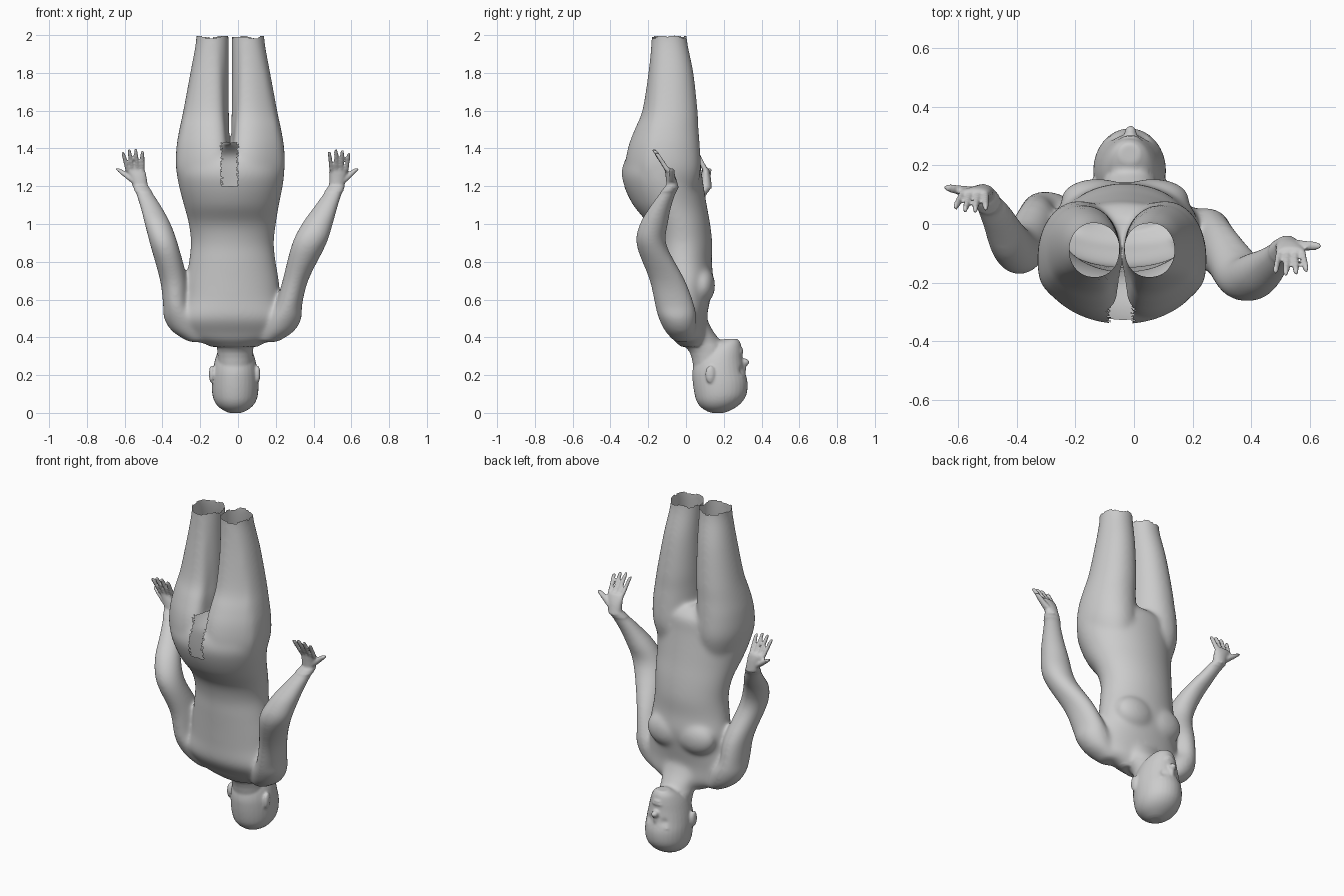
import bpy, bmesh, math, random
from mathutils import Vector, Matrix

random.seed(4)
bm = bmesh.new()


def spline(rows, steps):
    """Catmull-Rom interpolation of ring parameters."""
    out = []
    for i in range(len(rows) - 1):
        p = [rows[max(0, min(len(rows) - 1, i + k))] for k in (-1, 0, 1, 2)]
        for s in range(steps):
            t = s / steps
            out.append([0.5 * (2 * b + (c - a) * t + (2 * a - 5 * b + 4 * c - d) * t * t
                               + (3 * b - a - 3 * c + d) * t ** 3) for a, b, c, d in zip(*p)])
    return out + [list(rows[-1])]


def loft(rows, power=1.0, sides=32, steps=4, skew=0.0):
    """Closed loft through horizontal rings (x, y, z, rx, ry); skew leans the rear sideways."""
    rings = []
    for x, y, z, rx, ry in spline(rows, steps):
        ring = []
        for k in range(sides):
            a = 2 * math.pi * k / sides
            c, s = math.cos(a), math.sin(a)
            dy = ry * math.copysign(abs(s) ** power, s)
            dx = rx * math.copysign(abs(c) ** power, c) + skew * max(0, -dy - .09)
            ring.append(bm.verts.new((x + dx, y + dy, z)))
        rings.append(ring)
    for lo, hi in zip(rings, rings[1:]):
        for k in range(sides):
            n = (k + 1) % sides
            bm.faces.new((lo[k], lo[n], hi[n], hi[k]))
    bm.faces.new(rings[0][::-1])
    bm.faces.new(rings[-1])


def blob(center, size):
    m = Matrix.Translation(center) @ Matrix.Diagonal((*size, 1))
    bmesh.ops.create_uvsphere(bm, u_segments=24, v_segments=16, radius=1, matrix=m)


def hand(wrist, knuckle, tip, side):
    w, k, t = Vector(wrist), Vector(knuckle), Vector(tip)
    # palm
    loft([(*(w - Vector((0, 0, .02))), .04, .032), (*w.lerp(k, .4), .044, .027),
          (*w.lerp(k, .8), .05, .021), (*k.lerp(t, .03), .047, .015)], sides=20)
    # fingers
    for i, reach in enumerate((.82, .97, 1.0, .88)):
        off = Vector((side * (.039 - .026 * i), 0, 0))
        a, b = k + off - Vector((0, 0, .015)), k.lerp(t, reach) + off * 1.35
        loft([(*a, .0115, .016), (*a.lerp(b, .5), .0105, .015), (*a.lerp(b, .9), .0095, .014),
              (*b, .006, .008)], sides=12, steps=2)
    # thumb
    a, b = w.lerp(k, .15) + Vector((side * .025, 0, 0)), k + Vector((side * .095, .02, .0))
    loft([(*a, .026, .022), (*a.lerp(b, .55), .023, .017), (*a.lerp(b, .9), .017, .014),
          (*b, .008, .008)], sides=12, steps=2)


# torso, from shoulders (low) to hips (high)
loft([(-.02, .035, .35, .12, .06), (-.025, .018, .385, .20, .085), (-.025, .01, .42, .25, .10),
      (-.03, -.015, .50, .28, .125), (-.03, -.01, .60, .255, .138), (-.03, -.005, .70, .247, .149),
      (-.03, -.012, .80, .23, .149), (-.03, -.015, .90, .22, .154), (-.03, -.037, 1.0, .231, .165),
      (-.035, -.085, 1.1, .252, .195), (-.038, -.117, 1.2, .275, .211), (-.04, -.13, 1.28, .285, .212),
      (-.04, -.12, 1.36, .27, .19), (-.04, -.10, 1.41, .19, .12)], 1.0, 48)
# legs, cut off above the knee
for s in (-1, 1):
    c = -.041
    loft([(c + s * .13, -.115, 1.16, .12, .165), (c + s * .144, -.122, 1.28, .142, .2),
          (c + s * .145, -.117, 1.40, .141, .192), (c + s * .138, -.103, 1.5, .132, .17),
          (c + s * .128, -.085, 1.6, .121, .147), (c + s * .110, -.08, 1.8, .102, .12),
          (c + s * .095, -.088, 1.96, .088, .096), (c + s * .094, -.09, 2.04, .087, .093)],
         .96, skew=-s * .6)
# chest
for s in (-1, 1):
    blob((-.03 + s * .095, .085, .675), (.125, .07, .10))
# arms
loft([(.16, -.01, .375, .05, .05), (.212, -.03, .43, .083, .08), (.245, -.045, .50, .092, .10),
      (.268, -.06, .57, .072, .105), (.305, -.10, .705, .069, .095), (.375, -.183, .89, .092, .08),
      (.42, -.17, 1.0, .083, .075), (.47, -.13, 1.1, .062, .056), (.522, -.075, 1.2, .044, .036)])
loft([(-.21, .02, .375, .05, .05), (-.265, .02, .43, .083, .08), (-.30, .012, .50, .092, .10),
      (-.327, 0, .57, .07, .105), (-.34, -.02, .70, .073, .10), (-.388, -.088, .88, .075, .085),
      (-.425, -.06, 1.0, .07, .076), (-.465, .02, 1.1, .057, .06), (-.515, .10, 1.2, .041, .036)])
hand((.522, -.07, 1.21), (.535, -.095, 1.295), (.535, -.17, 1.395), 1)
hand((-.515, .105, 1.21), (-.545, .105, 1.295), (-.56, .045, 1.40), -1)
# neck
loft([(-.015, .13, .20, .088, .085), (-.015, .118, .32, .094, .098), (-.015, .068, .38, .105, .115),
      (-.018, .02, .44, .14, .12), (-.02, 0, .50, .17, .11)])
# head, crown at the bottom
loft([(-.015, .168, -.002, .02, .02), (-.015, .168, .007, .05, .053), (-.015, .172, .03, .086, .093),
      (-.015, .178, .06, .109, .121), (-.015, .183, .10, .121, .138), (-.015, .181, .16, .124, .145),
      (-.015, .173, .22, .119, .139), (-.015, .175, .28, .107, .126), (-.015, .19, .33, .09, .106),
      (-.015, .222, .37, .064, .066), (-.015, .24, .392, .035, .034)])
# nose, lips, chin, brow
blob((-.012, .308, .268), (.021, .028, .02))
blob((-.012, .302, .24), (.014, .018, .04))
blob((-.012, .288, .322), (.036, .017, .009))
blob((-.012, .287, .338), (.03, .015, .009))
blob((-.012, .262, .372), (.032, .022, .02))
blob((-.015, .292, .19), (.075, .02, .014))
# ears
for s in (-1, 1):
    blob((-.018 + s * .122, .128, .205), (.014, .026, .047))

mesh = bpy.data.meshes.new("body")
bmesh.ops.recalc_face_normals(bm, faces=bm.faces[:])
bm.to_mesh(mesh)
bm.free()
body = bpy.data.objects.new("body", mesh)
bpy.context.collection.objects.link(body)
bpy.context.view_layer.objects.active = body
body.select_set(True)

# fuse the parts into one skin
mod = body.modifiers.new("fuse", 'REMESH')
mod.mode = 'VOXEL'
mod.voxel_size = .0068
bpy.ops.object.modifier_apply(modifier=mod.name)

bm = bmesh.new()
bm.from_mesh(body.data)


def soften(test, times):
    vs = [v for v in bm.verts if test(v.co)]
    for _ in range(times):
        bmesh.ops.smooth_vert(bm, verts=vs, factor=.5, use_axis_x=True, use_axis_y=True, use_axis_z=True)


soften(lambda p: True, 2)
soften(lambda p: .36 < p.z < 2.01 and not (p.z > 1.17 and abs(p.x + .04) > .4) and p.y < .2, 30)

# eye sockets
for v in bm.verts:
    for s in (-1, 1):
        d = (v.co - Vector((-.013 + s * .043, .285, .222))).length
        v.co.y -= .014 * math.exp(-(d / .02) ** 2)

# open leg ends and ragged opening between the buttocks
doomed = []
for f in bm.faces:
    p = f.calc_center_median()
    ragged = 1.99 + .006 * math.sin(p.x * 55) + .004 * math.sin(p.y * 80)
    gap = abs(p.x + .045) < .042 + random.uniform(-.008, .008) and 1.2 < p.z < 1.43 and p.y < -.13
    if p.z > ragged or gap:
        doomed.append(f)
bmesh.ops.delete(bm, geom=doomed, context='FACES')
for v in bm.verts:
    v.co.z = max(0, min(2, v.co.z))
bm.to_mesh(body.data)
bm.free()
bpy.ops.object.shade_smooth()
